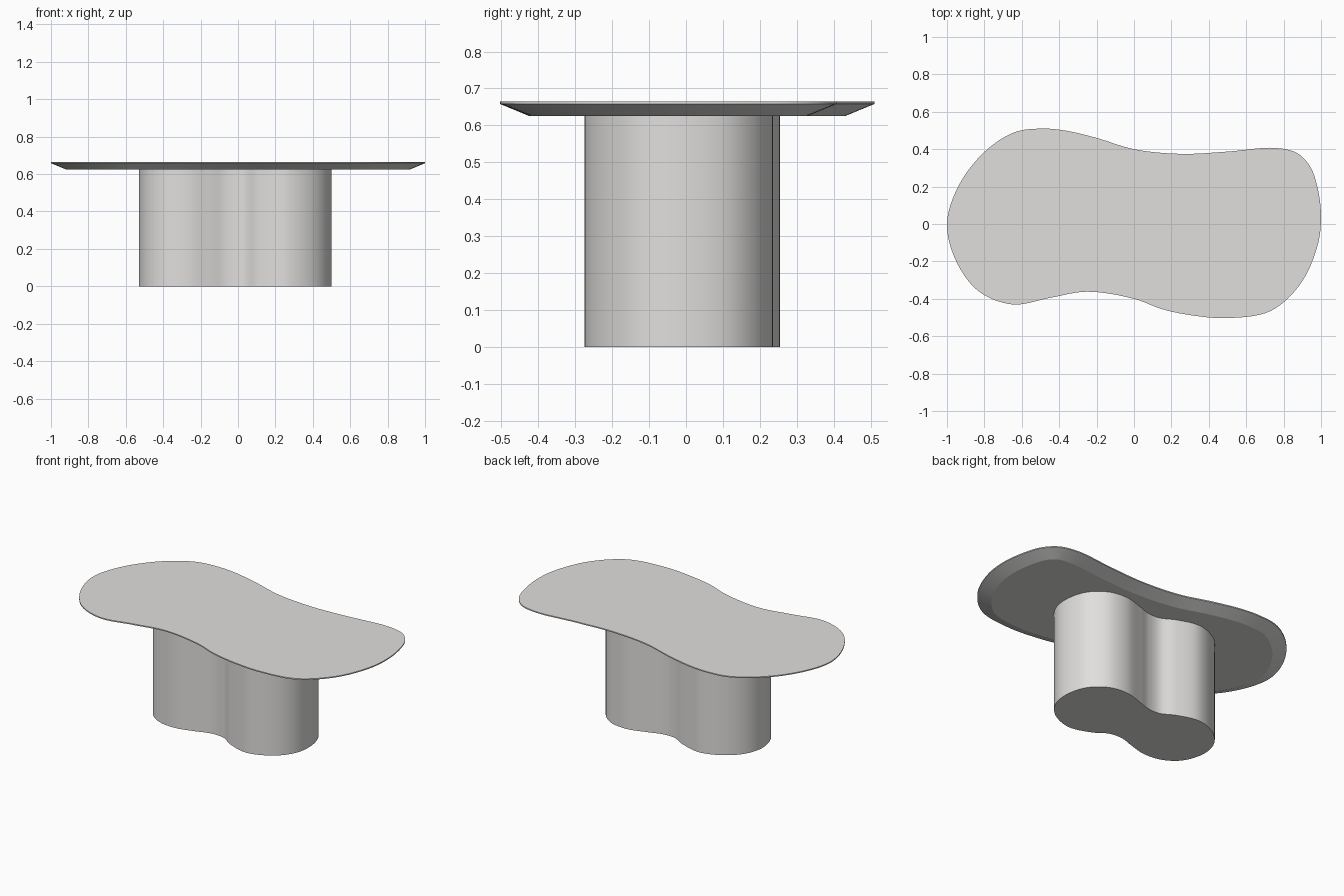
import bpy, bmesh, math
from mathutils import Vector

if "Cube" in bpy.data.objects:
    bpy.data.objects.remove(bpy.data.objects["Cube"])

stone = bpy.data.materials.new("warm light grey")
stone.diffuse_color = (0.75, 0.74, 0.73, 1)
stone.use_nodes = True
stone.node_tree.nodes["Principled BSDF"].inputs["Base Color"].default_value = stone.diffuse_color


def closed_curve(pts, steps=8):
    """Smooth closed Catmull-Rom outline (centripetal) through the points."""
    p = [Vector(q) for q in pts]
    n, out = len(p), []
    for i in range(n):
        a, b, c, d = (p[(i + k) % n] for k in (-1, 0, 1, 2))
        t1 = (b - a).length ** 0.5
        t2 = t1 + (c - b).length ** 0.5
        t3 = t2 + (d - c).length ** 0.5
        for s in range(steps):
            t = t1 + (t2 - t1) * s / steps
            a1 = a.lerp(b, t / t1)
            a2 = b.lerp(c, (t - t1) / (t2 - t1))
            a3 = c.lerp(d, (t - t2) / (t3 - t2))
            out.append(a1.lerp(a2, t / t2).lerp(a2.lerp(a3, (t - t1) / (t3 - t1)), (t - t1) / (t2 - t1)))
    return out


def inset(loop, dist):
    """Move a counter-clockwise outline inward along its normals."""
    n, out = len(loop), []
    for i in range(n):
        t = (loop[(i + 2) % n] - loop[i - 2]).normalized()
        out.append(loop[i] + Vector((-t.y, t.x)) * dist)
    return out


def loft(name, layers):
    """Solid through stacked outlines, given as (outline, z) from the bottom up."""
    bm = bmesh.new()
    rings = [[bm.verts.new((v.x, v.y, z)) for v in loop] for loop, z in layers]
    n = len(rings[0])
    for lo, hi in zip(rings, rings[1:]):
        for i in range(n):
            j = (i + 1) % n
            bm.faces.new((lo[i], lo[j], hi[j], hi[i]))
    bm.faces.new(rings[0][::-1])
    bm.faces.new(rings[-1])
    mesh = bpy.data.meshes.new(name)
    bm.to_mesh(mesh)
    bm.free()
    mesh.materials.append(stone)
    ob = bpy.data.objects.new(name, mesh)
    bpy.context.collection.objects.link(ob)
    bpy.ops.object.select_all(action='DESELECT')
    ob.select_set(True)
    bpy.context.view_layer.objects.active = ob
    bpy.ops.object.shade_smooth_by_angle(angle=math.radians(20))


# Freeform table top with undercut bevelled rim
top = closed_curve([
    (1.0, 0.04), (0.98, 0.20), (0.94, 0.31), (0.87, 0.38), (0.75, 0.407),
    (0.5, 0.387), (0.25, 0.375), (0, 0.40), (-0.2, 0.46), (-0.37, 0.50),
    (-0.5, 0.51), (-0.64, 0.49), (-0.80, 0.385), (-0.94, 0.20), (-1.0, 0),
    (-0.95, -0.2), (-0.83, -0.36), (-0.65, -0.43), (-0.45, -0.395),
    (-0.25, -0.362), (0, -0.40), (0.15, -0.455), (0.3, -0.487),
    (0.5, -0.503), (0.73, -0.465), (0.89, -0.32), (0.98, -0.12)])
loft("table_top", [(inset(top, 0.08), 0.625), (top, 0.658), (top, 0.665)])

# Two-lobed pedestal
base = closed_curve([
    (0.5, -0.01), (0.465, 0.13), (0.37, 0.215), (0.25, 0.235), (0.12, 0.20),
    (0.04, 0.175), (-0.04, 0.175), (-0.13, 0.22), (-0.27, 0.255),
    (-0.41, 0.205), (-0.5, 0.11), (-0.53, -0.01), (-0.485, -0.15),
    (-0.39, -0.22), (-0.27, -0.235), (-0.15, -0.205), (-0.06, -0.178),
    (0.03, -0.185), (0.11, -0.235), (0.25, -0.275), (0.39, -0.225), (0.475, -0.13)])
loft("pedestal", [(base, 0), (base, 0.625)])
